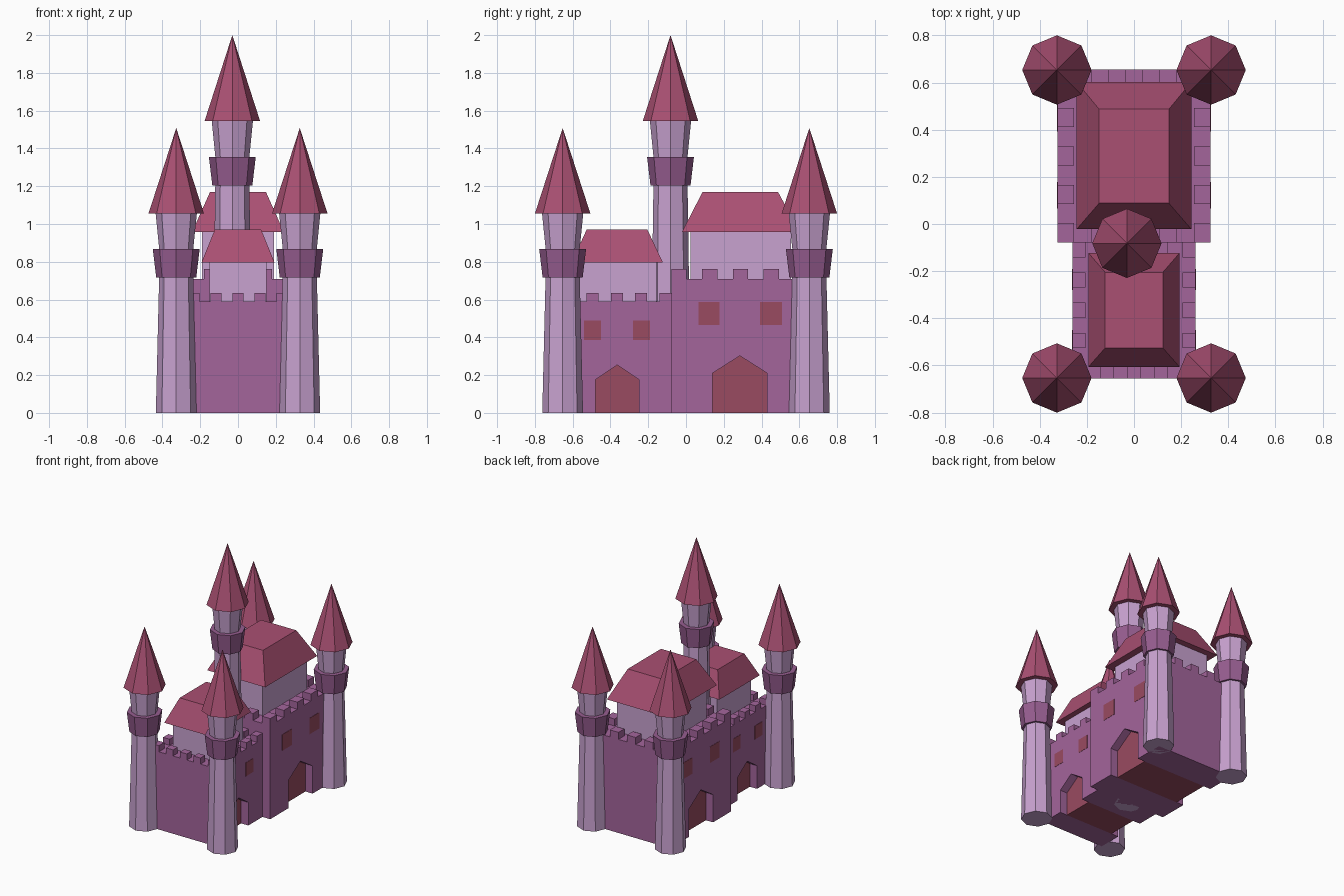
import bpy, bmesh
from math import pi

if "Cube" in bpy.data.objects:
    bpy.data.objects.remove(bpy.data.objects["Cube"])


def material(name, color):
    m = bpy.data.materials.new(name)
    m.diffuse_color = (*color, 1)
    m.use_nodes = True
    m.node_tree.nodes["Principled BSDF"].inputs["Base Color"].default_value = m.diffuse_color
    return m


WALL = material("wall_purple", (0.37, 0.13, 0.33))
STONE = material("pale_stone", (0.58, 0.36, 0.63))
BAND = material("band_purple", (0.31, 0.11, 0.28))
ROOF = material("roof_red", (0.40, 0.08, 0.17))
DOOR = material("door_red", (0.32, 0.07, 0.12))


def finish(name, bm, mat):
    bmesh.ops.recalc_face_normals(bm, faces=bm.faces)
    me = bpy.data.meshes.new(name)
    bm.to_mesh(me)
    bm.free()
    ob = bpy.data.objects.new(name, me)
    bpy.context.collection.objects.link(ob)
    me.materials.append(mat)
    return ob


def loft(bm, lower, upper):
    """Closed solid between two matching loops of points."""
    a = [bm.verts.new(p) for p in lower]
    b = [bm.verts.new(p) for p in upper]
    bm.faces.new(a)
    bm.faces.new(b)
    for i in range(len(a)):
        j = (i + 1) % len(a)
        bm.faces.new((a[i], a[j], b[j], b[i]))


def rect(x0, x1, y0, y1, z):
    return [(x0, y0, z), (x1, y0, z), (x1, y1, z), (x0, y1, z)]


def box(bm, x0, x1, y0, y1, z0, z1):
    loft(bm, rect(x0, x1, y0, y1, z0), rect(x0, x1, y0, y1, z1))


def frustum(name, x, y, z0, z1, r0, r1, mat):
    bpy.ops.mesh.primitive_cone_add(vertices=8, radius1=r0, radius2=r1, depth=z1 - z0,
                                    location=(x, y, (z0 + z1) / 2))
    ob = bpy.context.object
    ob.name = name
    ob.data.materials.append(mat)


def tower(name, x, y, band_z, eave, tip):
    frustum(name + "_shaft", x, y, 0, band_z + 0.02, 0.108, 0.09, STONE)
    frustum(name + "_band", x, y, band_z, band_z + 0.15, 0.106, 0.124, BAND)
    frustum(name + "_neck", x, y, band_z + 0.13, eave + 0.01, 0.088, 0.11, STONE)
    frustum(name + "_roof", x, y, eave, tip, 0.147, 0, ROOF)


def arch(name, half, y0, y1, shoulder, apex, z0, mat):
    """Pointed doorway prism running across the building."""
    prof = [(y0, z0), (y1, z0), (y1, shoulder), ((y0 + y1) / 2, apex), (y0, shoulder)]
    bm = bmesh.new()
    loft(bm, [(-half, y, z) for y, z in prof], [(half, y, z) for y, z in prof])
    return finish(name, bm, mat)


def merlons(name, hx, y0, y1, z0, z1, t):
    """Five merlons per side, with gaps of the same width."""
    bm = bmesh.new()
    sx, sy = 2 * hx / 9, (y1 - y0) / 9
    for k in range(5):
        xa, ya = -hx + 2 * k * sx, y0 + 2 * k * sy
        if 0 < k < 4:
            box(bm, xa, xa + sx, y0, y0 + t, z0, z1)
            box(bm, xa, xa + sx, y1 - t, y1, z0, z1)
        for xs in (-hx, hx - t):
            box(bm, xs, xs + t, ya, ya + sy, z0, z1)
    finish(name, bm, WALL)


def block(name, hx, y0, y1, z, merlon_top, t, door, windows, wz):
    bm = bmesh.new()
    box(bm, -hx, hx, y0, y1, 0, z)
    wall = finish(name + "_wall", bm, WALL)
    merlons(name + "_merlons", hx, y0, y1, z - 0.002, merlon_top, t)
    # recessed doorways on both sides
    cutter = arch(name + "_door_cutter", hx + 0.1, *door, -0.1, WALL)
    cutter.hide_render = True
    cutter.hide_viewport = True
    mod = wall.modifiers.new("doorway", "BOOLEAN")
    mod.object = cutter
    mod.solver = "EXACT"
    arch(name + "_doors", hx - 0.06, *door, 0, DOOR)
    # flat windows on both sides
    bm = bmesh.new()
    for a, b in windows:
        for s in (-1, 1):
            xa, xb = sorted((s * (hx - 0.01), s * (hx + 0.002)))
            box(bm, xa, xb, a, b, *wz)
    finish(name + "_windows", bm, DOOR)


def house(name, wall, z0, eave_z, eave, ridge_z, ridge):
    bm = bmesh.new()
    box(bm, -wall[0], wall[0], wall[1], wall[2], z0 - 0.01, eave_z + 0.01)
    finish(name + "_walls", bm, STONE)
    bm = bmesh.new()
    loft(bm, rect(-eave[0], eave[0], eave[1], eave[2], eave_z),
         rect(-ridge[0], ridge[0], ridge[1], ridge[2], ridge_z))
    finish(name + "_roof", bm, ROOF)


# walled blocks: tall rear, lower front
block("rear_block", 0.325, -0.078, 0.655, 0.71, 0.763, 0.07,
      (0.14, 0.43, 0.21, 0.302), [(0.065, 0.178), (0.392, 0.507)], (0.465, 0.587))
block("front_block", 0.26, -0.655, -0.077, 0.59, 0.636, 0.055,
      (-0.48, -0.248, 0.175, 0.254), [(-0.54, -0.45), (-0.28, -0.19)], (0.385, 0.488))

# inner houses with truncated hip roofs
house("rear_house", (0.19, 0.025, 0.555), 0.71, 0.957,
      (0.243, -0.022, 0.602), 1.17, (0.148, 0.088, 0.487))
house("front_house", (0.152, -0.56, -0.155), 0.59, 0.795,
      (0.194, -0.607, -0.122), 0.972, (0.122, -0.525, -0.205))

# corner towers and the tall central tower
for sx, xn in ((-1, "left"), (1, "right")):
    for sy, yn in ((-1, "front"), (1, "rear")):
        tower(f"{yn}_{xn}_tower", sx * 0.327, sy * 0.653, 0.717, 1.055, 1.508)
tower("central_tower", -0.03, -0.082, 1.205, 1.545, 2.0)
